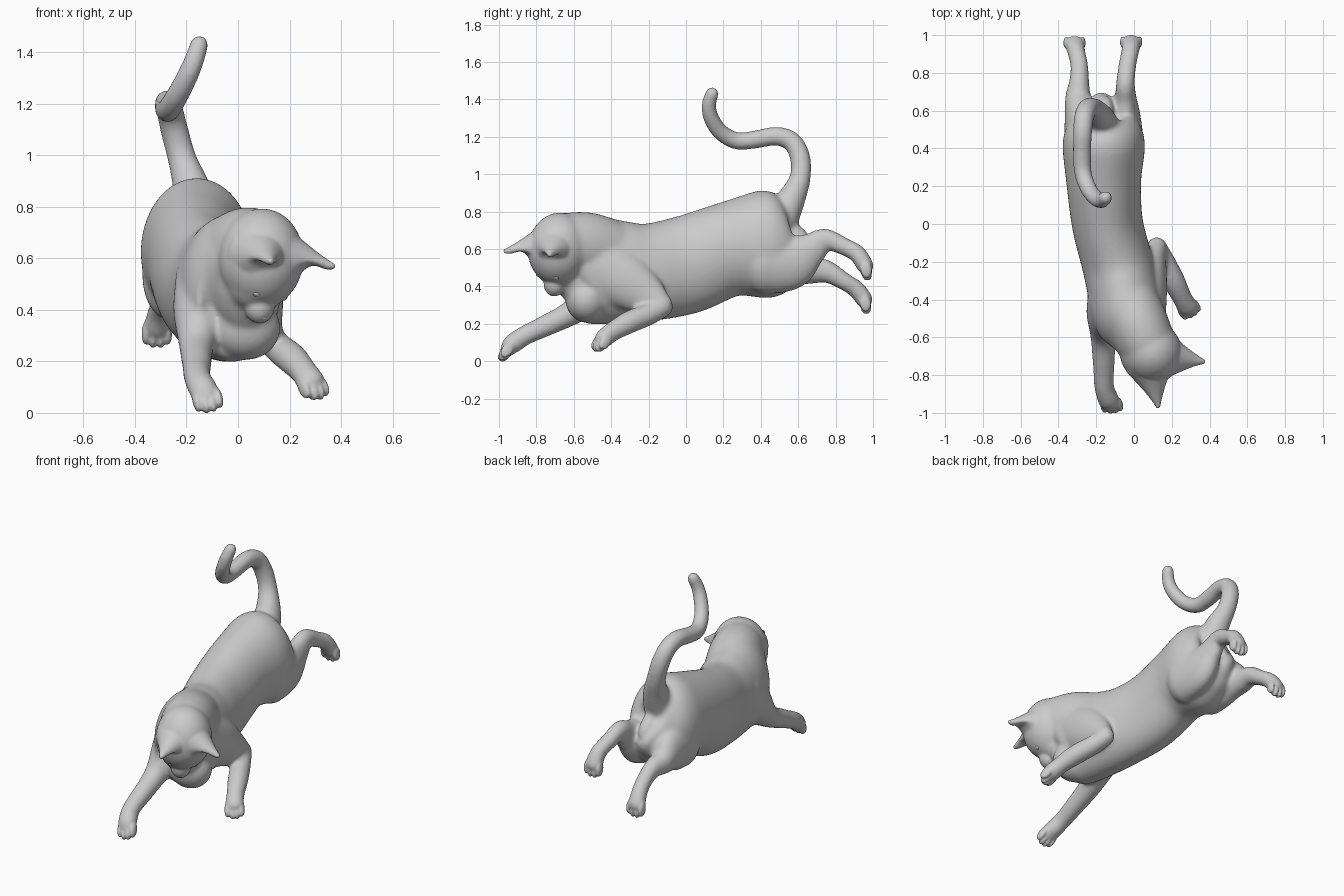
import bpy, bmesh, math
from mathutils import Vector, Matrix

if "Cube" in bpy.data.objects:
    bpy.data.objects.remove(bpy.data.objects["Cube"])


def make_object(name, bm):
    bmesh.ops.recalc_face_normals(bm, faces=bm.faces)
    me = bpy.data.meshes.new(name)
    bm.to_mesh(me)
    bm.free()
    ob = bpy.data.objects.new(name, me)
    bpy.context.collection.objects.link(ob)
    return ob


def select_only(ob):
    bpy.ops.object.select_all(action='DESELECT')
    ob.select_set(True)
    bpy.context.view_layer.objects.active = ob


def fuse(name, parts, voxel, rounds):
    # join parts, remesh into one skin and soften the creases
    select_only(parts[0])
    for p in parts:
        p.select_set(True)
    bpy.ops.object.join()
    ob = bpy.context.object
    ob.name = name
    rm = ob.modifiers.new("fuse", 'REMESH')
    rm.mode = 'VOXEL'
    rm.voxel_size = voxel
    sm = ob.modifiers.new("soften", 'SMOOTH')
    sm.factor = 0.5
    sm.iterations = rounds
    for m in ("fuse", "soften"):
        bpy.ops.object.modifier_apply(modifier=m)
    return ob


def smooth_path(pts, steps=6):
    # Catmull-Rom through all values (position and radii)
    def at(i):
        return pts[max(0, min(len(pts) - 1, i))]
    out = []
    for i in range(len(pts) - 1):
        a, b, c, d = at(i - 1), at(i), at(i + 1), at(i + 2)
        for s in range(steps):
            t = s / steps
            out.append([0.5 * (2 * q + (r - p) * t + (2 * p - 5 * q + 4 * r - w) * t * t
                               + (3 * q - p - 3 * r + w) * t ** 3)
                        for p, q, r, w in zip(a, b, c, d)])
    return out + [list(pts[-1])]


def skin_loops(name, loops):
    # closed surface through equal-sized loops of points
    bm = bmesh.new()
    loops = [[bm.verts.new(p) for p in ring] for ring in loops]
    for a, b in zip(loops, loops[1:]):
        for k in range(len(a)):
            j = (k + 1) % len(a)
            bm.faces.new((a[k], a[j], b[j], b[k]))
    bm.faces.new(loops[0])
    bm.faces.new(loops[-1])
    return make_object(name, bm)


def tube(name, pts, sides=32):
    # elliptical tube with rounded ends; points are x, y, z, half width, half height
    pts = [p if len(p) == 5 else (*p, p[3]) for p in pts]
    path = smooth_path([(*p[:3], p[3] + 0.003, p[4] + 0.003) for p in pts])
    pos = [Vector(p[:3]) for p in path]
    n = len(path)
    rings = []
    for i, p in enumerate(path):
        t = (pos[min(i + 1, n - 1)] - pos[max(i - 1, 0)]).normalized()
        side = (Vector((1, 0, 0)) - t * t.x).normalized()
        ring = (pos[i], side * p[3], t.cross(side) * p[4])
        r = min(p[3:]) * (-1 if i == 0 else 1)
        cap = [(pos[i] + t * r * math.sin(a), ring[1] * math.cos(a), ring[2] * math.cos(a))
               for a in (0.4, 0.8, 1.2, 1.5)]
        rings += (cap[::-1] if i == 0 else []) + [ring] + (cap if i == n - 1 else [])
    angles = [2 * math.pi * k / sides for k in range(sides)]
    return skin_loops(name, [[c + s * math.cos(a) + u * math.sin(a) for a in angles] for c, s, u in rings])


def frame(x, y, z):
    return Matrix((x, y, z)).transposed()


def ellipsoid(name, centre, radii, axes=Matrix.Identity(3)):
    bm = bmesh.new()
    mat = Matrix.Translation(centre) @ axes.to_4x4() @ Matrix.Diagonal((*radii, 1))
    bmesh.ops.create_uvsphere(bm, u_segments=32, v_segments=20, radius=1, matrix=mat)
    return make_object(name, bm)


def toes(centre, direction, side=(1, 0, 0)):
    d = Vector(direction).normalized()
    s = Vector(side)
    s = (s - d * s.dot(d)).normalized()
    axes = frame(s, d, s.cross(d))
    return [ellipsoid("toe", Vector(centre) + s * k * 0.029 - d * (abs(k) - 0.5) * 0.014,
                      (0.016, 0.047, 0.031), axes) for k in (-1.5, -0.5, 0.5, 1.5)]


# torso from rump to chest
flesh = [tube("torso", [
    (-0.155, 0.605, 0.665, 0.045, 0.10), (-0.16, 0.59, 0.655, 0.12, 0.185),
    (-0.16, 0.53, 0.64, 0.185, 0.25), (-0.16, 0.42, 0.625, 0.215, 0.285),
    (-0.16, 0.22, 0.595, 0.195, 0.25), (-0.14, 0.0, 0.515, 0.185, 0.26),
    (-0.09, -0.2, 0.475, 0.185, 0.258), (-0.055, -0.35, 0.475, 0.188, 0.273),
    (-0.025, -0.48, 0.485, 0.19, 0.285), (0.015, -0.56, 0.485, 0.165, 0.27),
    (0.03, -0.61, 0.46, 0.11, 0.2)], 40),
    ellipsoid("brisket", (0.03, -0.53, 0.33), (0.135, 0.115, 0.125))]

# front legs: one reaching ahead, one tucked and swung out
flesh.append(tube("front_leg_right", [
    (-0.11, -0.38, 0.52, 0.13, 0.14), (-0.14, -0.48, 0.39, 0.11, 0.12), (-0.16, -0.6, 0.268, 0.068),
    (-0.16, -0.75, 0.19, 0.055), (-0.158, -0.86, 0.138, 0.05),
    (-0.135, -0.93, 0.09, 0.054, 0.05), (-0.122, -0.955, 0.06, 0.052, 0.036)]))
flesh.append(tube("front_leg_left", [
    (0.04, -0.45, 0.5, 0.13, 0.17), (0.075, -0.33, 0.43, 0.10, 0.15),
    (0.105, -0.205, 0.35, 0.065, 0.105), (0.125, -0.125, 0.297, 0.047, 0.06)]))
flesh.append(tube("forearm_left", [
    (0.12, -0.12, 0.29, 0.05), (0.16, -0.2, 0.25, 0.056), (0.21, -0.3, 0.21, 0.058),
    (0.255, -0.39, 0.16, 0.05), (0.283, -0.44, 0.12, 0.055, 0.048)]))

# hind legs stretched out behind
flesh.append(tube("hind_leg_left", [
    (-0.065, 0.42, 0.53, 0.12, 0.17), (-0.05, 0.56, 0.535, 0.085, 0.15), (-0.045, 0.67, 0.6, 0.055, 0.09),
    (-0.045, 0.745, 0.65, 0.047, 0.058), (-0.035, 0.84, 0.615, 0.045), (-0.02, 0.915, 0.575, 0.045),
    (-0.015, 0.958, 0.51, 0.052, 0.044)]))
flesh.append(tube("hind_leg_right", [
    (-0.26, 0.42, 0.53, 0.11, 0.17), (-0.28, 0.56, 0.52, 0.085, 0.14), (-0.295, 0.67, 0.49, 0.067, 0.077),
    (-0.29, 0.755, 0.478, 0.05, 0.058), (-0.29, 0.84, 0.43, 0.045), (-0.305, 0.91, 0.385, 0.045),
    (-0.315, 0.953, 0.33, 0.052, 0.044)]))

# head, bent down: muzzle points at the floor, crown points forward
fwd = Vector((-0.05, -0.1, -1)).normalized()
side = Vector((0.74, 0.67, -0.1))
side = (side - fwd * side.dot(fwd)).normalized()
crown = fwd.cross(side).normalized()
if crown.y > 0:
    crown = -crown
axes = frame(side, crown, side.cross(crown))
head = Vector((0.09, -0.68, 0.6))
flesh.append(ellipsoid("skull", head, (0.165, 0.168, 0.195), axes))
flesh.append(ellipsoid("cheeks", head + fwd * 0.1 - crown * 0.015, (0.125, 0.105, 0.11), axes))
flesh.append(tube("neck", [(-0.03, -0.42, 0.58, 0.16, 0.18), (0.02, -0.53, 0.61, 0.16, 0.183),
                           (0.06, -0.62, 0.62, 0.153, 0.175)]))

# S-curved tail with a flared root
flesh.append(tube("tail", [
    (-0.165, 0.51, 0.76, 0.09), (-0.18, 0.565, 0.87, 0.072), (-0.215, 0.61, 0.98, 0.054),
    (-0.245, 0.61, 1.09, 0.052), (-0.265, 0.565, 1.175, 0.05), (-0.272, 0.48, 1.203, 0.048),
    (-0.275, 0.37, 1.185, 0.046), (-0.27, 0.27, 1.178, 0.044), (-0.24, 0.185, 1.225, 0.042),
    (-0.2, 0.135, 1.3, 0.04), (-0.17, 0.122, 1.37, 0.037), (-0.15, 0.14, 1.432, 0.034)]))
body = fuse("flesh", flesh, 0.01, 16)


# ears: broad cones, hollow on the side facing the muzzle
def ear(name, base, tip):
    base, tip = Vector(base), Vector(tip)
    axis = (tip - base).normalized()
    front = (fwd - axis * fwd.dot(axis)).normalized()
    across = axis.cross(front)
    loops = []
    for i in range(13):
        h = i / 12
        r = 0.115 * (1 - h) ** 1.2 + 0.011
        hollow = 0.8 * math.sin(math.pi * min(1, max(0, (h - 0.3) / 0.6)))
        ring = []
        for k in range(32):
            a = 2 * math.pi * k / 32
            v = math.sin(a) * (1 - hollow if math.sin(a) > 0 else 0.95)
            ring.append(base.lerp(tip, h) + (across * math.cos(a) + front * v) * r)
        loops.append(ring)
    return skin_loops(name, loops)


# finer details are fused on in a second, lighter pass
detail = [ear("ear_left", (0.17, -0.70, 0.605), (0.378, -0.73, 0.568)),
          ear("ear_right", (0.085, -0.76, 0.61), (0.13, -0.975, 0.588)),
          ellipsoid("muzzle", head + fwd * 0.185 + crown * 0.005, (0.06, 0.058, 0.07), axes)]
detail += toes((-0.115, -0.968, 0.04), (0.2, -0.55, -0.75), (1, 0.1, 0.2))
detail += toes((0.298, -0.46, 0.088), (0.4, -0.55, -0.75), (1, 0.5, 0))
detail += toes((-0.015, 0.965, 0.475), (0, 0.15, -1))
detail += toes((-0.315, 0.961, 0.295), (0, 0.15, -1))
body = fuse("cat_body", [body] + detail, 0.0075, 6)

# eyes and nose, set nearly flush
face = [ellipsoid(n, head + fwd * 0.145 + crown * 0.062 + side * s * 0.065, (0.022, 0.016, 0.016), axes)
        for n, s in (("eye_left", 1), ("eye_right", -1))]
face.append(ellipsoid("nose", head + fwd * 0.232 + crown * 0.033, (0.016, 0.012, 0.012), axes))

for ob in [body] + face:
    select_only(ob)
    bpy.ops.object.shade_smooth()
